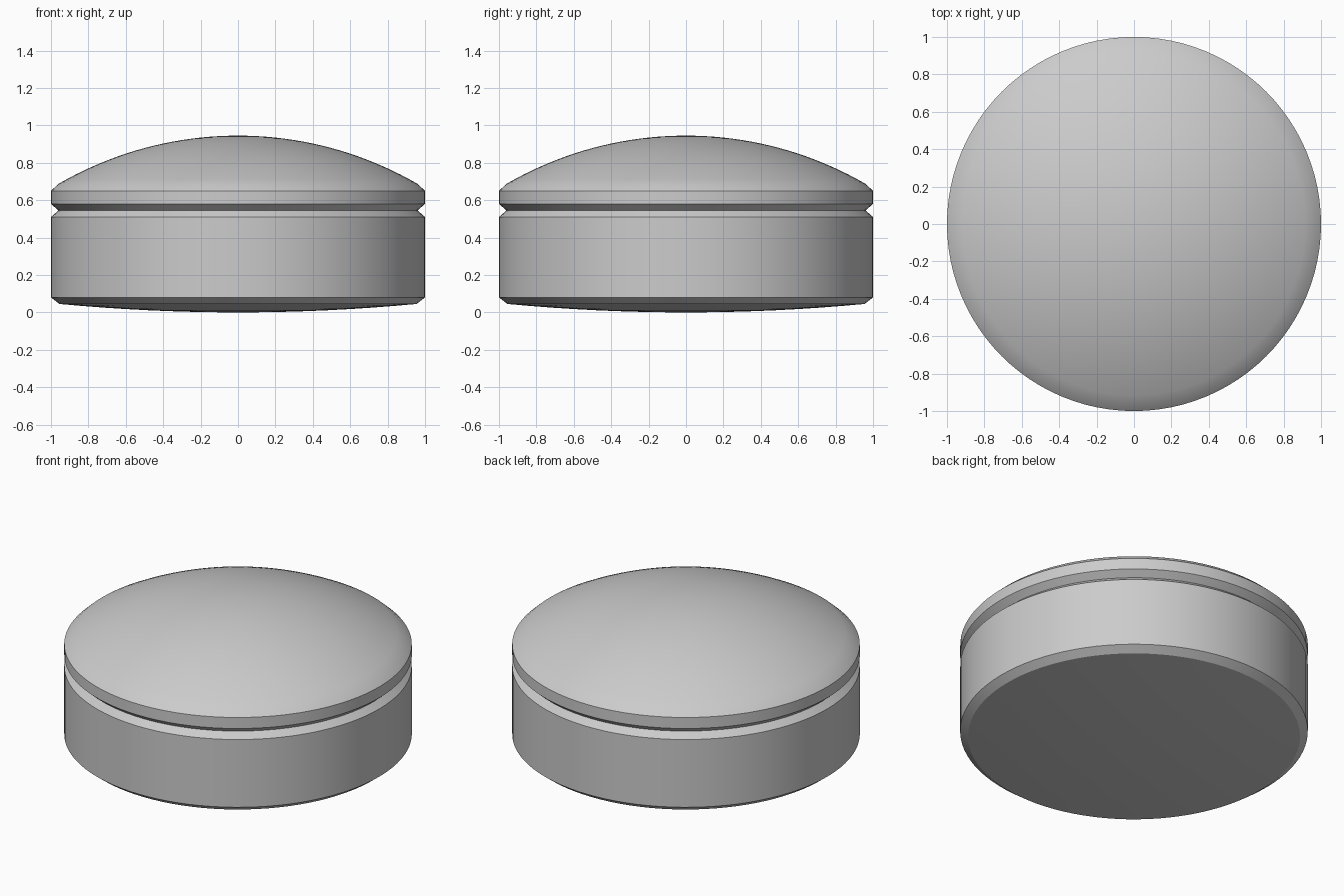
import bpy, bmesh, math

cube = bpy.data.objects.get("Cube")
if cube:
    bpy.data.objects.remove(cube, do_unlink=True)

SEGMENTS = 96


def make_material(name, colour):
    mat = bpy.data.materials.new(name)
    mat.use_nodes = True
    mat.diffuse_color = colour
    mat.node_tree.nodes["Principled BSDF"].inputs["Base Color"].default_value = colour
    return mat


def cap_arc(radius, rim_z, crown_z, steps):
    """Shallow spherical cap from its rim to the point on the axis."""
    rise = abs(crown_z - rim_z)
    ball = (radius ** 2 + rise ** 2) / (2 * rise)
    side = 1 if crown_z > rim_z else -1
    full = math.asin(radius / ball)
    points = []
    for i in range(steps + 1):
        a = full * (1 - i / steps)
        points.append((ball * math.sin(a), crown_z - side * ball * (1 - math.cos(a))))
    return points


def lathe(name, profile, mat):
    """Spin a profile of (radius, height) points about the z axis."""
    bm = bmesh.new()
    verts = [bm.verts.new((r, 0, z)) for r, z in profile]
    edges = [bm.edges.new(pair) for pair in zip(verts, verts[1:])]
    bmesh.ops.spin(bm, geom=verts + edges, cent=(0, 0, 0), axis=(0, 0, 1),
                   angle=math.tau, steps=SEGMENTS, use_duplicate=False)
    bmesh.ops.remove_doubles(bm, verts=bm.verts, dist=0.0001)
    bmesh.ops.recalc_face_normals(bm, faces=bm.faces)
    mesh = bpy.data.meshes.new(name)
    bm.to_mesh(mesh)
    bm.free()
    mesh.materials.append(mat)
    obj = bpy.data.objects.new(name, mesh)
    bpy.context.collection.objects.link(obj)
    bpy.ops.object.select_all(action="DESELECT")
    obj.select_set(True)
    bpy.context.view_layer.objects.active = obj
    bpy.ops.object.shade_smooth_by_angle(angle=math.radians(25))
    return obj


grey = make_material("plain grey", (0.6, 0.6, 0.6, 1))

# Slightly bulged underside, chamfered foot, straight wall, V groove, rim
underside = cap_arc(0.955, 0.045, 0.0, 8)[::-1]
wall = [(1, 0.08), (1, 0.51), (0.96, 0.545), (1, 0.58), (1, 0.65)]
# Domed top with a softened edge
dome = cap_arc(0.96, 0.687, 0.945, 20)

lathe("domed_round_body", underside + wall + dome, grey)
